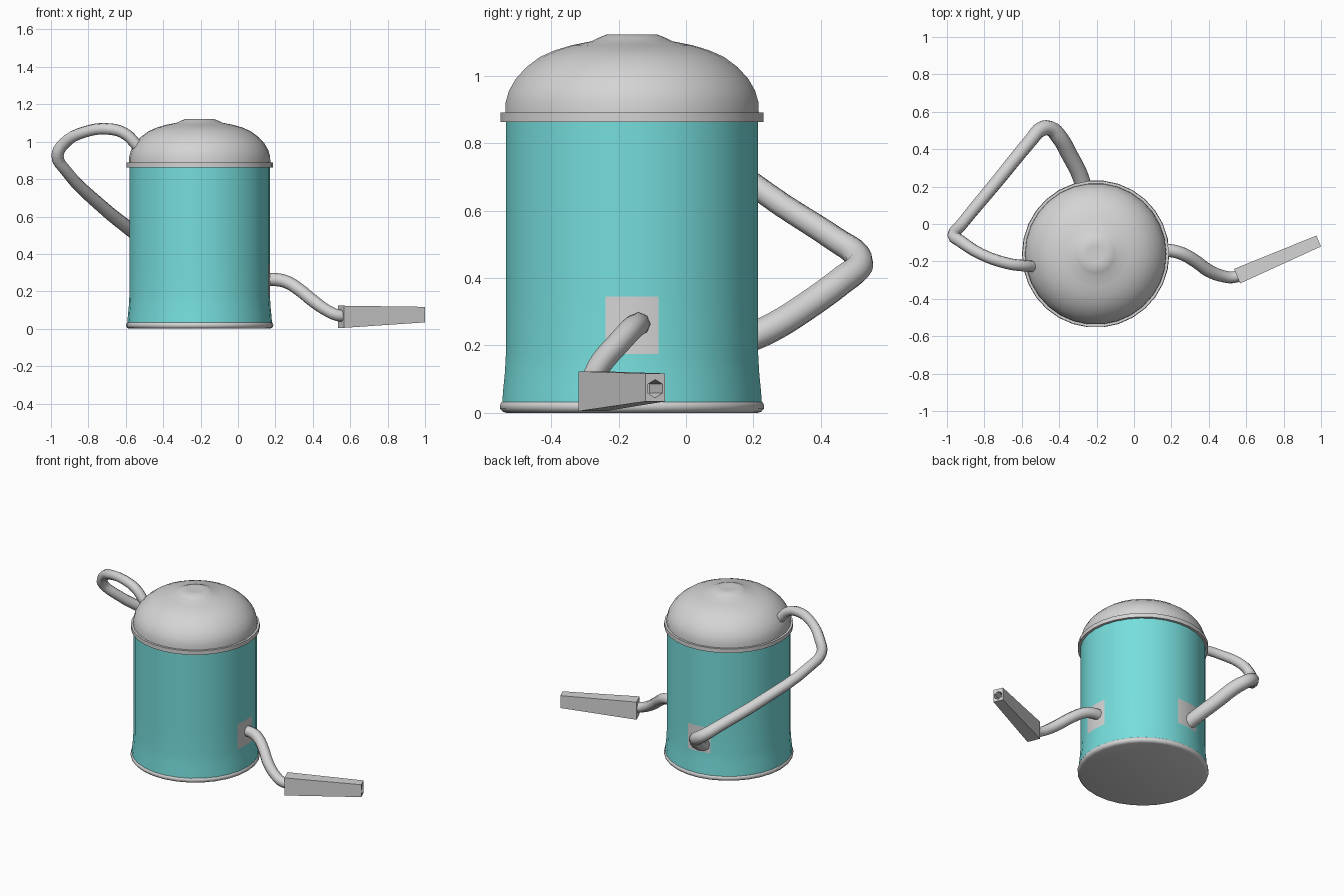
import bpy, bmesh, math
from mathutils import Vector

cube = bpy.data.objects.get("Cube")
if cube:
    bpy.data.objects.remove(cube, do_unlink=True)

CX, CY = -0.205, -0.16   # axis of the tank
SEGMENTS = 30


def material(name, colour):
    m = bpy.data.materials.new(name)
    m.use_nodes = True
    m.diffuse_color = (*colour, 1)
    m.node_tree.nodes["Principled BSDF"].inputs["Base Color"].default_value = (*colour, 1)
    return m


grey = material("light grey", (0.66, 0.66, 0.66))
teal = material("teal", (0.18, 0.73, 0.72))


def add_object(name, bm, *mats):
    bmesh.ops.recalc_face_normals(bm, faces=bm.faces)
    mesh = bpy.data.meshes.new(name)
    bm.to_mesh(mesh)
    bm.free()
    obj = bpy.data.objects.new(name, mesh)
    bpy.context.collection.objects.link(obj)
    for m in mats:
        mesh.materials.append(m)
    return obj


def select(obj):
    bpy.ops.object.select_all(action='DESELECT')
    obj.select_set(True)
    bpy.context.view_layer.objects.active = obj


def smooth(obj, degrees=35):
    select(obj)
    bpy.ops.object.shade_smooth_by_angle(angle=math.radians(degrees))


def lathe(name, profile, *mats):
    """Revolve (radius, height) points about the tank axis."""
    bm = bmesh.new()
    rings = []
    for r, z in profile:
        ring = []
        for i in range(SEGMENTS if r else 1):
            a = math.tau * i / SEGMENTS
            ring.append(bm.verts.new((CX + r * math.cos(a), CY + r * math.sin(a), z)))
        rings.append(ring)
    for low, high in zip(rings, rings[1:]):
        for i in range(SEGMENTS):
            j = i + 1
            quad = [low[i % len(low)], low[j % len(low)],
                    high[j % len(high)], high[i % len(high)]]
            bm.faces.new(list(dict.fromkeys(quad)))
    return add_object(name, bm, *mats)


def tube(name, points, radii):
    """Smooth pipe through the points, with a radius at each one."""
    curve = bpy.data.curves.new(name, 'CURVE')
    curve.dimensions = '3D'
    curve.bevel_depth = 1
    curve.bevel_resolution = 2
    curve.resolution_u = 4
    curve.use_fill_caps = True
    spline = curve.splines.new('BEZIER')
    spline.bezier_points.add(len(points) - 1)
    for bp, co, r in zip(spline.bezier_points, points, radii):
        bp.co = co
        bp.radius = r
        bp.handle_left_type = bp.handle_right_type = 'AUTO'
    curve.materials.append(grey)
    obj = bpy.data.objects.new(name, curve)
    bpy.context.collection.objects.link(obj)
    select(obj)
    bpy.ops.object.convert(target='MESH')
    smooth(bpy.context.object, 50)


# Tank wall, with a grey patch behind the hose and behind the pipe
wall = lathe("tank_wall", [(0.387, 0.03), (0.384, 0.07), (0.379, 0.12), (0.376, 0.175),
                           (0.376, 0.345), (0.376, 0.87)], teal, grey)
for face in wall.data.polygons:
    c = face.center
    angle = math.degrees(math.atan2(c.y - CY, c.x - CX))
    if 0.175 < c.z < 0.345 and (abs(angle) < 12 or 84 < angle < 108):
        face.material_index = 1
smooth(wall)

# Base with rounded rim
smooth(lathe("base_rim", [(0, 0), (0.375, 0), (0.386, 0.004), (0.393, 0.012), (0.394, 0.022),
                          (0.39, 0.031), (0.382, 0.036), (0.37, 0.036)], grey), 50)

# Lid band and dome with a low knob
smooth(lathe("lid_band", [(0.37, 0.863), (0.392, 0.863), (0.392, 0.89), (0.37, 0.89)], grey))
smooth(lathe("lid_dome", [(0.378, 0.885), (0.377, 0.92), (0.367, 0.955), (0.347, 0.99),
                          (0.315, 1.025), (0.275, 1.055), (0.23, 1.075), (0.18, 1.09),
                          (0.12, 1.102), (0.1, 1.112), (0.075, 1.122), (0.045, 1.122),
                          (0, 1.118)], grey), 50)

# Pipe looping from the dome round to the back of the tank
pipe_path = [(-0.48, -0.22, 0.92), (-0.54, -0.225, 0.98), (-0.6, -0.222, 1.04),
             (-0.68, -0.21, 1.067), (-0.82, -0.16, 1.052), (-0.93, -0.09, 0.99),
             (-0.965, -0.06, 0.925), (-0.92, 0.0, 0.845), (-0.73, 0.23, 0.655),
             (-0.55, 0.45, 0.51), (-0.5, 0.505, 0.47), (-0.45, 0.512, 0.435),
             (-0.4, 0.465, 0.395), (-0.345, 0.37, 0.325), (-0.285, 0.25, 0.25),
             (-0.265, 0.17, 0.215)]
tube("top_pipe", pipe_path, [0.031] * 5 + [0.033] * 3 + [0.036, 0.038, 0.04, 0.042] + [0.044] * 4)

# Hose from the tank to the nozzle
hose_path = [(0.13, -0.14, 0.262), (0.2, -0.143, 0.263), (0.26, -0.16, 0.25),
             (0.33, -0.2, 0.207), (0.4, -0.25, 0.15), (0.48, -0.28, 0.095),
             (0.53, -0.285, 0.073), (0.59, -0.265, 0.065)]
tube("hose", hose_path, [0.035] * 5 + [0.032] * 3)

# Tapered nozzle
bm = bmesh.new()
near = [(0.535, -0.24), (0.567, -0.318)]
far = [(0.975, -0.062), (1.0, -0.12)]
ends = []
for (a, b), low, high in ((near, 0.005, 0.123), (far, 0.034, 0.117)):
    ends.append([bm.verts.new((*p, z)) for p, z in ((a, low), (b, low), (b, high), (a, high))])
for end in ends:
    bm.faces.new(end)
for i in range(4):
    j = (i + 1) % 4
    bm.faces.new((ends[0][i], ends[0][j], ends[1][j], ends[1][i]))
nozzle = add_object("nozzle", bm, grey)

# Six-sided bore in the nozzle tip
axis = Vector((0.92, 0.39, 0)).normalized()
bm = bmesh.new()
bmesh.ops.create_cone(bm, cap_ends=True, segments=6, radius1=0.027, radius2=0.027, depth=0.2)
cutter = add_object("bore_cutter", bm, grey)
cutter.rotation_euler = axis.to_track_quat('Z', 'Y').to_euler()
cutter.location = Vector((0.988, -0.091, 0.072))
cutter.hide_render = True
bpy.context.view_layer.update()
bore = nozzle.modifiers.new("bore", 'BOOLEAN')
bore.operation = 'DIFFERENCE'
bore.object = cutter
select(nozzle)
bpy.ops.object.modifier_apply(modifier=bore.name)
bpy.data.objects.remove(cutter, do_unlink=True)
